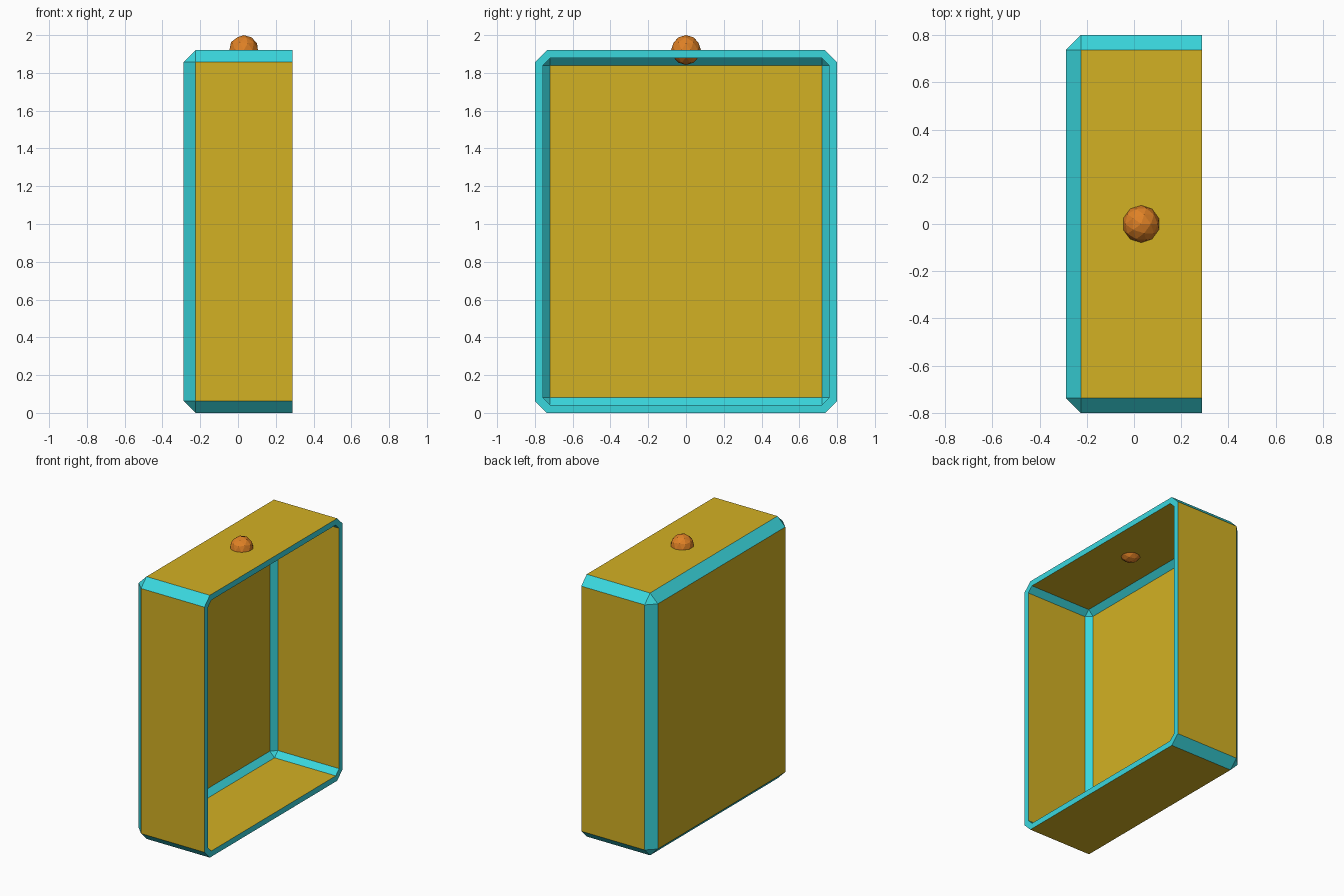
import bpy, bmesh
from mathutils import Vector

if "Cube" in bpy.data.objects:
    bpy.data.objects.remove(bpy.data.objects["Cube"])


def material(name, rgb):
    m = bpy.data.materials.new(name)
    m.diffuse_color = (*rgb, 1)
    m.use_nodes = True
    m.node_tree.nodes["Principled BSDF"].inputs["Base Color"].default_value = m.diffuse_color
    return m


gold = material("gold panels", (0.65, 0.44, 0.017))
teal = material("teal trim", (0.042, 0.68, 0.73))
orange = material("orange knob", (0.74, 0.22, 0.019))

X0, X1, HALF_Y, HEIGHT = -0.288, 0.288, 0.8, 1.92
WALL, CHAMFER = 0.042, 0.063


def shell(bm, inset, chamfer):
    """Chamfered box open at +x; returns its faces and the open boundary edges."""
    lo = Vector((X0 + inset, -HALF_Y + inset, inset))
    hi = Vector((X1, HALF_Y - inset, HEIGHT - inset))
    cube = bmesh.ops.create_cube(bm, size=1)["verts"]
    for v in cube:
        for i in range(3):
            v.co[i] = hi[i] if v.co[i] > 0 else lo[i]
    edges = {e for v in cube for e in v.link_edges}
    edges = [e for e in edges if any(v.co.x < X1 - 0.001 for v in e.verts)]
    old = {f for f in bm.faces if not any(v in cube for v in f.verts)}
    bmesh.ops.bevel(bm, geom=edges, offset=chamfer, offset_type='OFFSET',
                    segments=1, profile=0.5, affect='EDGES')
    faces = [f for f in bm.faces if f not in old]
    bm.normal_update()
    front = [f for f in faces if f.normal.x > 0.9]
    faces = [f for f in faces if f not in front]
    bmesh.ops.delete(bm, geom=front, context='FACES_ONLY')
    rim = list({e for f in faces for e in f.edges if e.is_boundary})
    return faces, rim


# Open case: outer and inner shells joined by a rim
bm = bmesh.new()
outer, rim_out = shell(bm, 0, CHAMFER)
inner, rim_in = shell(bm, WALL, CHAMFER - WALL * (2 - 2 ** 0.5))
bmesh.ops.reverse_faces(bm, faces=inner)
bmesh.ops.bridge_loops(bm, edges=rim_out + rim_in)
bmesh.ops.recalc_face_normals(bm, faces=bm.faces[:])
bm.normal_update()

# Chamfers and rim are teal, flat panels gold
for f in bm.faces:
    on_rim = all(v.co.x > X1 - 0.001 for v in f.verts)
    flat = max(abs(c) for c in f.normal) > 0.95
    f.material_index = 0 if flat and not on_rim else 1

mesh = bpy.data.meshes.new("open_case")
bm.to_mesh(mesh)
bm.free()
mesh.materials.append(gold)
mesh.materials.append(teal)
bpy.context.collection.objects.link(bpy.data.objects.new("open_case", mesh))

# Faceted knob sunk halfway through the top
bpy.ops.mesh.primitive_ico_sphere_add(subdivisions=2, radius=0.079,
                                      location=(0.03, 0, 1.921))
knob = bpy.context.object
knob.name = "top_knob"
knob.data.materials.append(orange)
